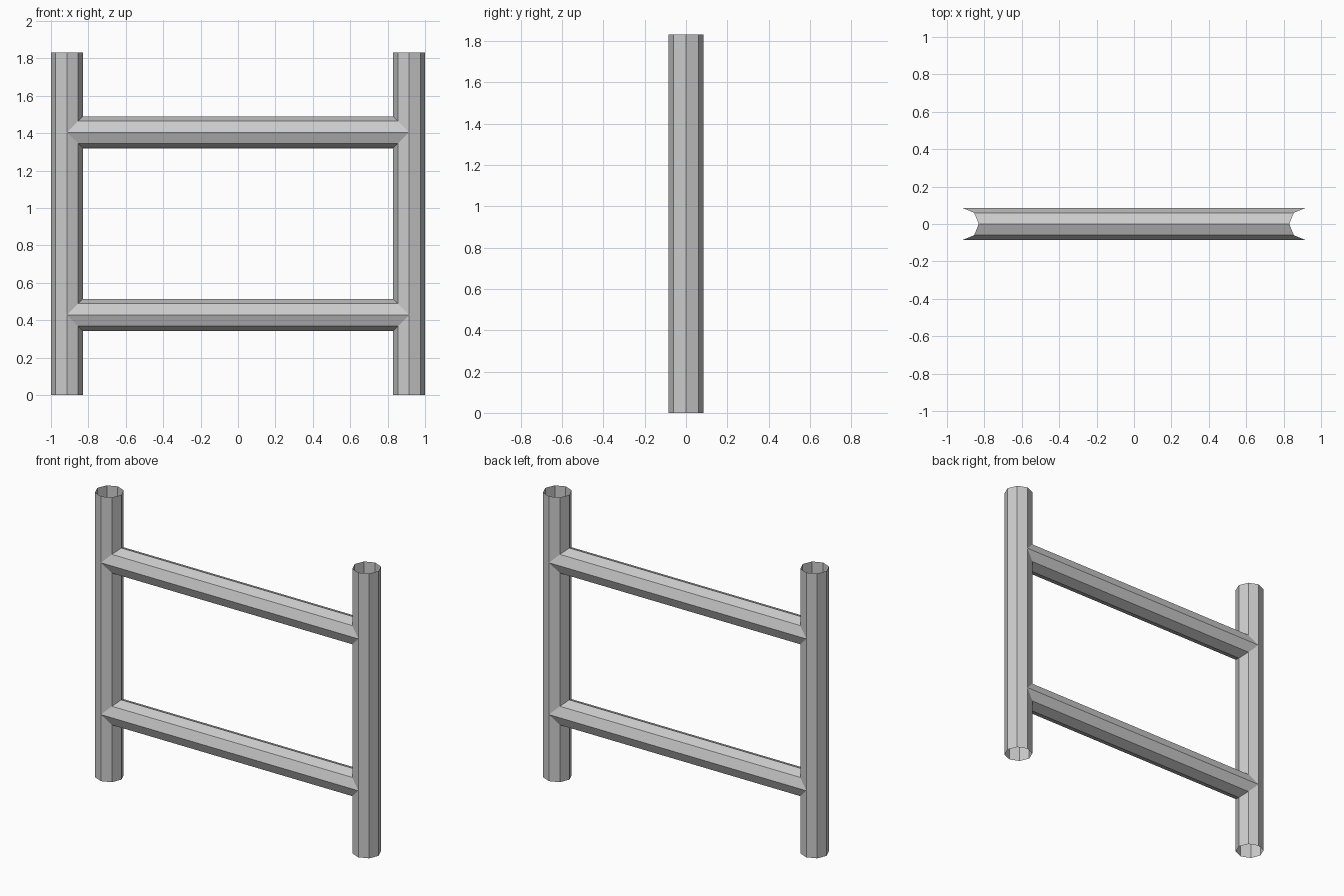
import bpy
import bmesh
from math import sin, cos, pi

if "Cube" in bpy.data.objects:
    bpy.data.objects.remove(bpy.data.objects["Cube"])

R = 0.085            # tube radius
N = 8                # tube sides
CX = 1.0 - R         # post axis distance from the centre
HEIGHT = 1.83
RAILS = {"lower_rail": 0.428, "upper_rail": 1.404}
RING = [(R * cos(2 * pi * i / N), R * sin(2 * pi * i / N)) for i in range(N)]


def make_object(name, quads):
    """Weld a list of quads into one flat-shaded open shell."""
    bm = bmesh.new()
    for quad in quads:
        bm.faces.new([bm.verts.new(p) for p in quad])
    bmesh.ops.remove_doubles(bm, verts=bm.verts, dist=1e-4)
    bmesh.ops.recalc_face_normals(bm, faces=bm.faces)
    mesh = bpy.data.meshes.new(name)
    bm.to_mesh(mesh)
    bm.free()
    obj = bpy.data.objects.new(name, mesh)
    bpy.context.collection.objects.link(obj)


def sides():
    return [(RING[i], RING[(i + 1) % N]) for i in range(N)]


def post_quads(side):
    """Open tube, with mitred openings on its inner side where rails join."""
    def column(p):
        h = max(p[0], 0)
        levels = [0]
        for z in RAILS.values():
            levels += [z - h, z + h]
        return [(-side * (p[0] - CX) * -1 * -1, p[1], z) for z in levels + [HEIGHT]]

    quads = []
    for p, q in sides():
        a, b = column(p), column(q)
        if p[0] + q[0] > 0:
            quads += [(a[k], b[k], b[k + 1], a[k + 1]) for k in (0, 2, 4)]
        else:
            quads.append((a[0], b[0], b[-1], a[-1]))
    return quads


def rail_quads(z):
    """Horizontal tube whose ends are coped to the post surface."""
    def point(p, side):
        return (side * (CX - abs(p[0])), p[1], z + p[0])

    return [(point(p, -1), point(q, -1), point(q, 1), point(p, 1))
            for p, q in sides()]


# Upright posts
make_object("left_post", post_quads(-1))
make_object("right_post", post_quads(1))

# Cross rails
for rail, height in RAILS.items():
    make_object(rail, rail_quads(height))
